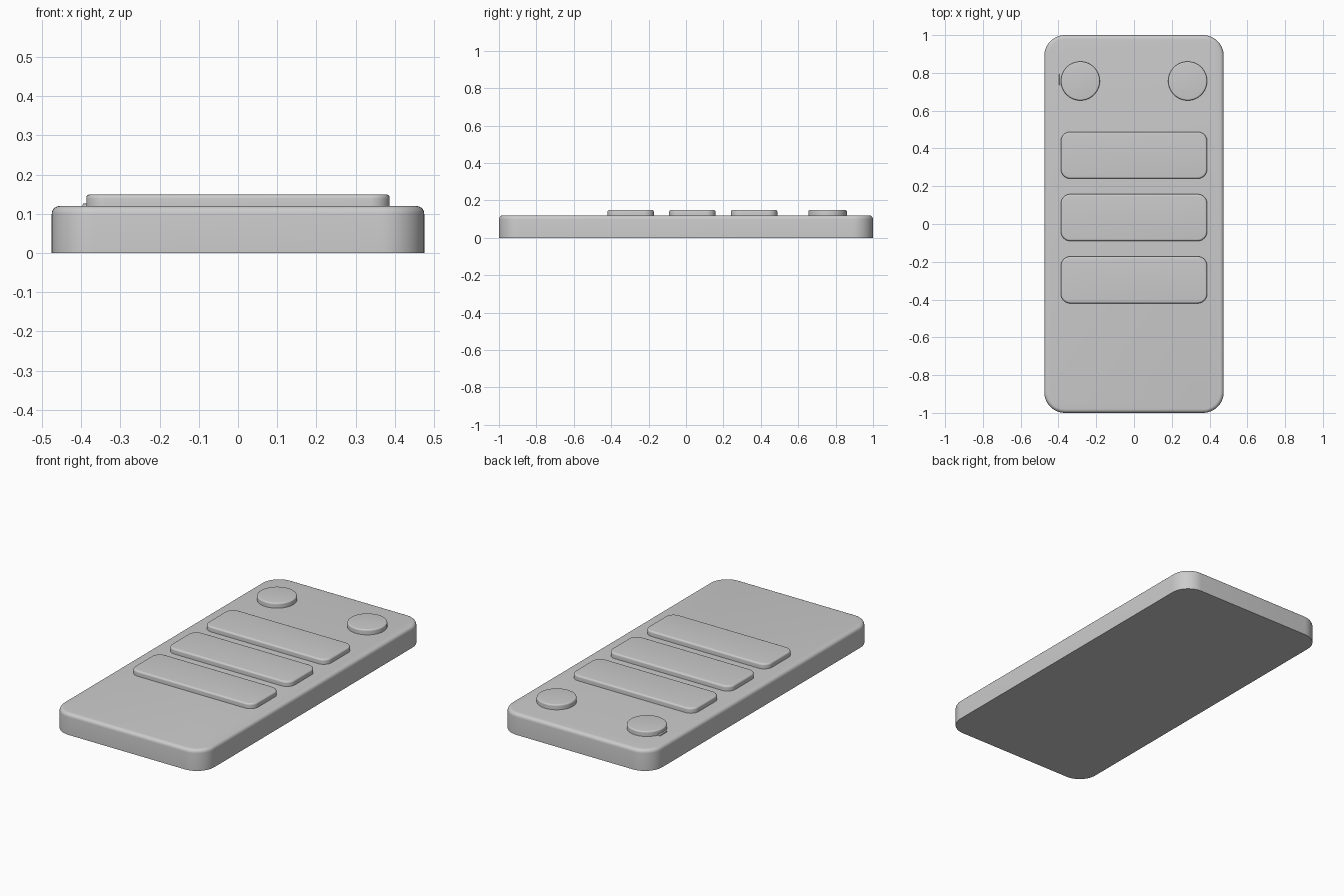
import bpy, bmesh
from math import sin, cos, pi, radians

if "Cube" in bpy.data.objects:
    bpy.data.objects.remove(bpy.data.objects["Cube"])


def rounded_outline(hx, hy, r, inset, steps):
    """Rounded rectangle outline, shrunk by inset."""
    pts = []
    for k, (sx, sy) in enumerate([(1, 1), (-1, 1), (-1, -1), (1, -1)]):
        for i in range(steps + 1):
            a = k * pi / 2 + i / steps * pi / 2
            pts.append((sx * (hx - r) + (r - inset) * cos(a),
                        sy * (hy - r) + (r - inset) * sin(a)))
    return pts


def slab(name, x, y, z0, z1, hx, hy, r, fillet, steps=12, fillet_steps=5):
    """Rounded slab with a flat base and a filleted top rim."""
    layers = [(0, z0)]
    for i in range(fillet_steps + 1):
        a = i / fillet_steps * pi / 2
        layers.append((fillet * (1 - cos(a)), z1 - fillet * (1 - sin(a))))
    bm = bmesh.new()
    rings = [[bm.verts.new((px, py, z)) for px, py in
              rounded_outline(hx, hy, r, inset, steps)] for inset, z in layers]
    n = len(rings[0])
    for lo, hi in zip(rings, rings[1:]):
        for i in range(n):
            j = (i + 1) % n
            bm.faces.new((lo[i], lo[j], hi[j], hi[i]))
    bm.faces.new(rings[0][::-1])
    bm.faces.new(rings[-1])
    bmesh.ops.remove_doubles(bm, verts=bm.verts, dist=1e-5)
    bmesh.ops.recalc_face_normals(bm, faces=bm.faces)
    mesh = bpy.data.meshes.new(name)
    bm.to_mesh(mesh)
    bm.free()
    ob = bpy.data.objects.new(name, mesh)
    ob.location = (x, y, 0)
    bpy.context.collection.objects.link(ob)
    bpy.ops.object.select_all(action='DESELECT')
    ob.select_set(True)
    bpy.context.view_layer.objects.active = ob
    bpy.ops.object.shade_smooth_by_angle(angle=radians(35))
    return ob


# Main body
slab("body", 0, 0, 0, 0.12, 0.475, 1.0, 0.11, 0.02)

# Three wide buttons
for i, y in enumerate((0.364, 0.034, -0.296)):
    slab(f"wide_button_{i + 1}", 0, y, 0.115, 0.149, 0.387, 0.124, 0.05, 0.01)

# Two round buttons
for side, x in (("left", -0.284), ("right", 0.284)):
    slab(f"round_button_{side}", x, 0.757, 0.115, 0.149,
         0.103, 0.103, 0.103, 0.008, steps=16)

# Small raised tab beside the left round button
slab("indicator_tab", -0.388, 0.764, 0.115, 0.126, 0.008, 0.034, 0.006, 0.002,
     steps=4, fillet_steps=2)
